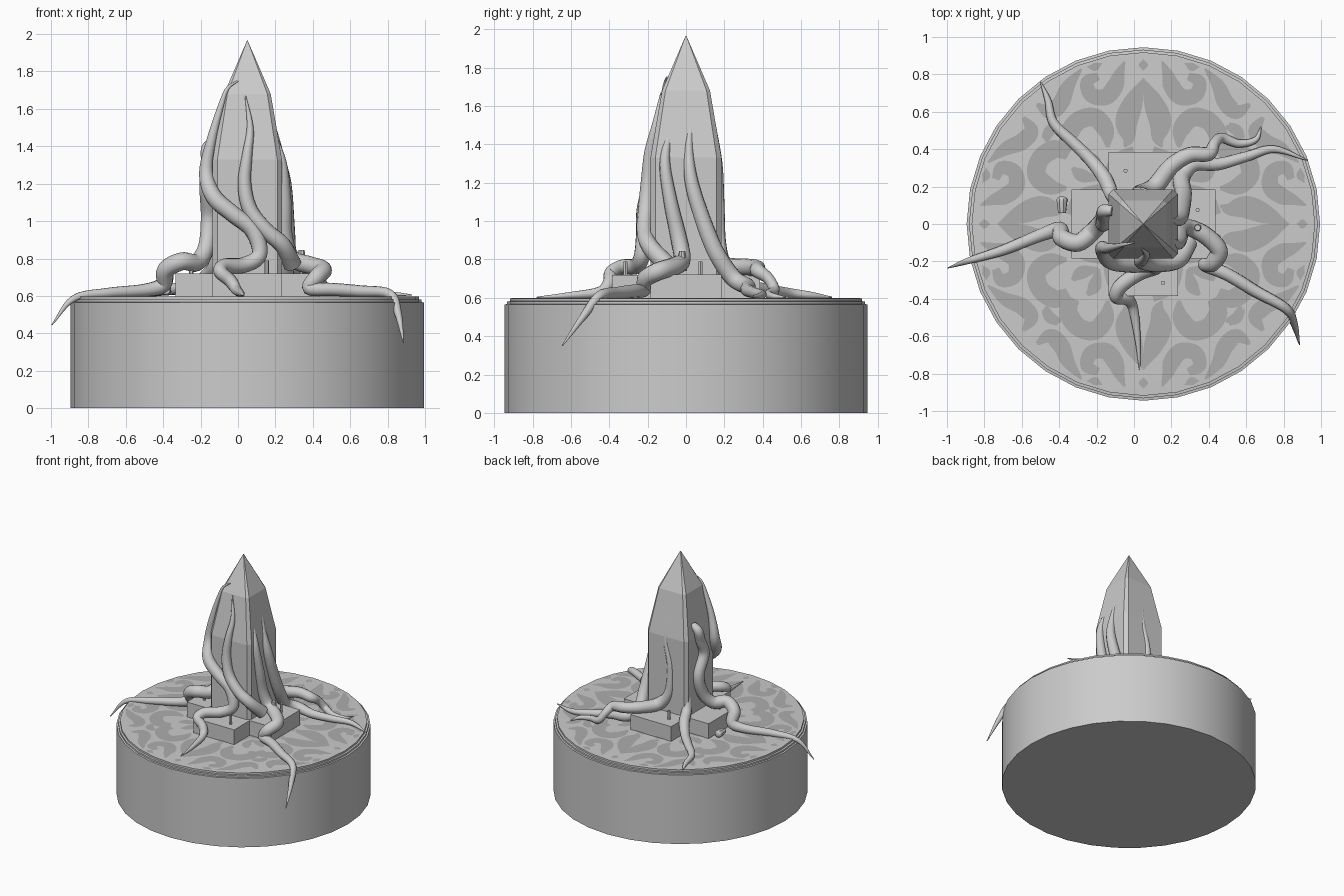
import bpy, bmesh, math
from mathutils import Vector

CX = 0.05  # centre of the base, shifted by the overhanging tentacle


def finish(name, bm, smooth=True, recalc=True):
    if recalc:
        bmesh.ops.recalc_face_normals(bm, faces=bm.faces)
    me = bpy.data.meshes.new(name)
    bm.to_mesh(me)
    bm.free()
    ob = bpy.data.objects.new(name, me)
    bpy.context.collection.objects.link(ob)
    if smooth:
        bpy.ops.object.select_all(action='DESELECT')
        ob.select_set(True)
        bpy.context.view_layer.objects.active = ob
        bpy.ops.object.shade_smooth_by_angle(angle=math.radians(35))
    return ob


def stack(bm, rings):
    """Skin a list of coordinate rings and cap both ends."""
    vs = [[bm.verts.new(p) for p in r] for r in rings]
    n = len(vs[0])
    for a, b in zip(vs, vs[1:]):
        for i in range(n):
            j = (i + 1) % n
            bm.faces.new((a[i], a[j], b[j], b[i]))
    bm.faces.new(vs[0][::-1])
    bm.faces.new(vs[-1])


def spline(pts, sub):
    """Catmull-Rom through tuples of any length."""
    v = [Vector(p) for p in pts]
    v = [v[0] * 2 - v[1]] + v + [v[-1] * 2 - v[-2]]
    out = []
    for a, b, c, d in zip(v, v[1:], v[2:], v[3:]):
        for k in range(sub):
            t = k / sub
            out.append(0.5 * (2 * b + (c - a) * t + (2 * a - 5 * b + 4 * c - d) * t * t
                              + (3 * b - a - 3 * c + d) * t ** 3))
    return out + [v[-2]]


def tentacle(name, pts, sides=12, sub=6):
    """Tube through (x, y, z, radius) points."""
    s = spline(pts, sub)
    p = [q.to_3d() for q in s]
    up, rings = Vector((0.3, 0.2, 1)), []
    for i, q in enumerate(p):
        t = (p[min(i + 1, len(p) - 1)] - p[max(i - 1, 0)]).normalized()
        up = (up - t * up.dot(t)).normalized()
        side, r = t.cross(up), max(s[i][3], 0.002)
        rings.append([q + (up * math.cos(a) + side * math.sin(a)) * r
                      for a in (math.tau * k / sides for k in range(sides))])
    bm = bmesh.new()
    stack(bm, rings)
    finish(name, bm)


def box(name, x0, x1, y0, y1, z0, z1):
    bm = bmesh.new()
    stack(bm, [[(x0, y0, z), (x1, y0, z), (x1, y1, z), (x0, y1, z)] for z in (z0, z1)])
    finish(name, bm, False)


# round base with a stepped rim
bm = bmesh.new()
prof = [(.945, 0), (.945, .565), (.932, .567), (.932, .58), (.918, .582), (.918, .597), (.9, .598)]
stack(bm, [[(CX + r * math.cos(math.tau * i / 32), r * math.sin(math.tau * i / 32), z)
            for i in range(32)] for r, z in prof])
finish("round_base", bm)

# scroll ornament: ribbons (u, v, half width) in one octant, mirrored to eight
motifs = [
    [(.78, 0, 0), (.66, .05, .05), (.55, .09, .06), (.46, .08, .035), (.41, .1, .005)],
    [(.88, 0, 0), (.85, 0, .025), (.82, 0, 0)],
    [(.87, .1, .005), (.8, .13, .03), (.74, .15, .045), (.68, .2, .045), (.69, .28, .04),
     (.76, .3, .035), (.79, .24, .02)],
    [(.41, .19, .01), (.5, .2, .045), (.57, .26, .05), (.55, .35, .05), (.47, .4, .05), (.4, .37, .03)],
    [(.83, .33, .005), (.74, .4, .035), (.65, .44, .045), (.6, .5, .04), (.64, .57, .01)],
    [(.24, .24, .01), (.33, .26, .035), (.38, .3, .01)],
    [(.2, .2, .02), (.32, .14, .05), (.36, .04, .06)],
    [(.44, .52, .01), (.5, .5, .03), (.54, .46, .005)],
    [(.86, .22, .0), (.84, .26, .022), (.84, .3, 0)],
]
bm = bmesh.new()
for m in motifs:
    s = spline(m, 5)
    for k in range(8):
        sx, sy, sw = (1, -1)[k & 1], (1, -1)[k >> 1 & 1], k >> 2
        rows = []
        for i, q in enumerate(s):
            t = (s[min(i + 1, len(s) - 1)] - s[max(i - 1, 0)]).to_2d().normalized()
            row = []
            for d in (1, -1):
                w = max(q.z, .002) * d
                u, v = q.x - t.y * w, q.y + t.x * w
                u, v = (v, u) if sw else (u, v)
                row.append(bm.verts.new((CX + u * sx, v * sy, .6)))
            rows.append(row)
        for a, b in zip(rows, rows[1:]):
            f = bm.faces.new((a[0], a[1], b[1], b[0]))
            f.normal_update()
            if f.normal.z < 0:
                f.normal_flip()
inlay = finish("scroll_inlay", bm, False, False)
mat = bpy.data.materials.new("dark_grey")
mat.diffuse_color = (.42, .42, .42, 1)
inlay.data.materials.append(mat)

# cross-shaped plinth with pegs
box("plinth_x", CX - .385, CX + .385, -.185, .185, .58, .72)
box("plinth_y", CX - .185, CX + .185, -.385, .385, .58, .7195)
for i, (x, y) in enumerate([(-.045, .285), (.34, .075), (.155, -.315), (-.25, -.08)]):
    bm = bmesh.new()
    stack(bm, [[(x + .012 * math.cos(math.tau * k / 6), y + .012 * math.sin(math.tau * k / 6), z)
                for k in range(6)] for z in (.7, .79)])
    finish(f"peg_{i}", bm, False)

# obelisk with chamfered corners
bm = bmesh.new()
rings = []
for h, c, z in [(.185, .025, .7), (.185, .025, 1.33), (.125, .018, 1.68), (.002, .0005, 1.965)]:
    q = [(h, h - c), (h - c, h)]
    ring = []
    for _ in range(4):
        ring += q
        q = [(-y, x) for x, y in q]
    rings.append([(CX + x, y, z) for x, y in ring])
stack(bm, rings)
finish("obelisk", bm, False)

# tentacles crawling over base, plinth and obelisk
tentacle("left_tentacle", [
    (-.995, -.235, .445, .003), (-.88, -.195, .585, .018), (-.7, -.14, .615, .028), (-.5, -.06, .63, .035),
    (-.4, -.03, .66, .043), (-.385, -.075, .74, .048), (-.3, -.1, .785, .048), (-.22, -.04, .78, .048),
    (-.17, .02, .86, .045), (-.155, .06, 1.02, .045), (-.165, .0, 1.18, .042), (-.16, .04, 1.3, .038),
    (-.16, .07, 1.39, .036), (-.11, .07, 1.43, .025)])
tentacle("front_tentacle", [
    (.03, -.78, .602, .003), (.02, -.62, .612, .016), (-.005, -.45, .63, .028), (-.04, -.4, .68, .034),
    (-.095, -.39, .73, .036), (-.07, -.33, .76, .04), (.03, -.26, .765, .042), (.115, -.23, .82, .042),
    (.08, -.215, .95, .045), (-.03, -.215, 1.04, .045), (-.13, -.195, 1.13, .045), (-.17, -.13, 1.26, .038),
    (-.14, -.13, 1.44, .026), (-.09, -.12, 1.62, .016), (-.055, -.11, 1.71, .01), (0, -.1, 1.75, .004)])
tentacle("front_climber", [
    (.29, -.1, .77, .05), (.24, -.19, .87, .045), (.15, -.215, .95, .042), (.065, -.21, 1.06, .04),
    (.035, -.2, 1.2, .036), (.05, -.19, 1.36, .027), (.065, -.16, 1.5, .018), (.04, -.13, 1.67, .003)])
tentacle("right_tentacle", [
    (.885, -.645, .35, .003), (.855, -.53, .51, .02), (.81, -.45, .61, .026), (.65, -.36, .625, .032),
    (.5, -.27, .635, .035), (.38, -.22, .64, .036), (.42, -.21, .7, .045), (.455, -.14, .74, .047),
    (.38, -.06, .765, .048), (.29, -.02, .8, .045), (.25, -.04, .92, .042), (.25, -.08, 1.1, .036),
    (.235, -.11, 1.3, .028), (.195, -.09, 1.45, .016), (.175, -.075, 1.55, .004)])
tentacle("right_back_tentacle", [
    (.93, .34, .605, .003), (.75, .4, .615, .02), (.6, .36, .625, .028), (.45, .32, .64, .034),
    (.32, .32, .66, .042), (.255, .25, .7, .046), (.265, .16, .83, .045), (.26, .09, 1.0, .042),
    (.25, .03, 1.2, .036), (.22, .015, 1.36, .024), (.19, .025, 1.5, .014), (.165, .04, 1.6, .003)])
tentacle("back_tentacle", [
    (.68, .52, .603, .003), (.65, .45, .61, .016), (.56, .43, .62, .022), (.47, .46, .64, .028),
    (.43, .43, .7, .03), (.4, .375, .74, .038), (.3, .37, .755, .042), (.2, .31, .76, .045),
    (.11, .2, .77, .048), (.03, .175, .88, .035), (.02, .175, 1.1, .025), (.06, .17, 1.3, .02),
    (.05, .15, 1.5, .006)])
tentacle("back_left_tentacle", [
    (-.5, .76, .603, .003), (-.46, .66, .612, .018), (-.43, .54, .625, .026), (-.32, .43, .64, .032),
    (-.23, .34, .66, .035), (-.16, .25, .71, .04), (-.12, .16, .77, .038), (-.1, .12, .9, .03)])
# small stubs
tentacle("floor_stub", [(-.385, .06, .63, .022), (-.385, .085, .63, .025), (-.385, .125, .63, .03),
                        (-.385, .14, .63, .026), (-.385, .147, .63, .01)], 8, 2)
tentacle("cut_stub", [(.34, -.02, .74, .026), (.34, -.02, .8, .022), (.34, -.02, .845, .016)], 8, 2)
